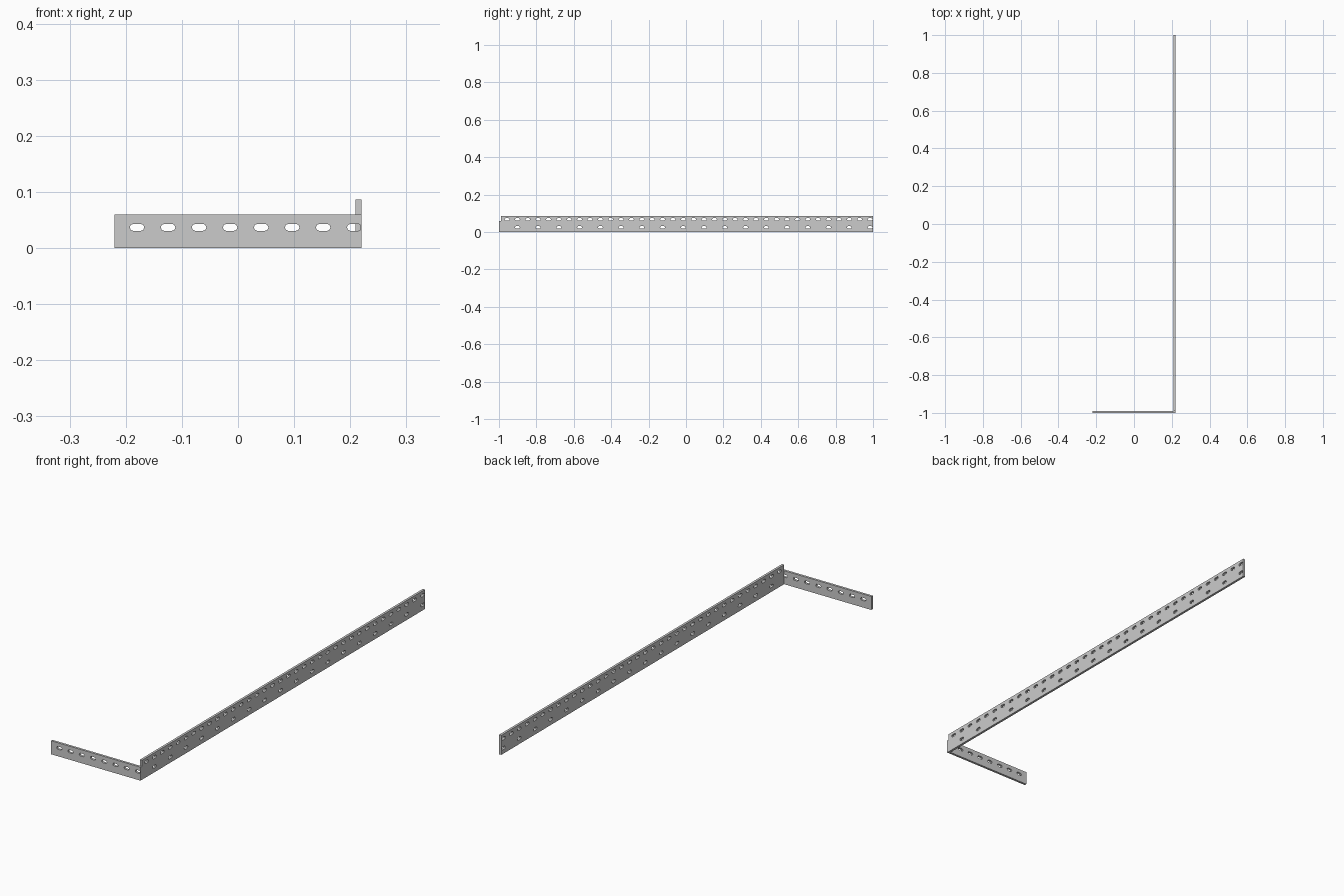
import bpy, math
from mathutils import Euler

if "Cube" in bpy.data.objects:
    bpy.data.objects.remove(bpy.data.objects["Cube"])

T = 0.0105           # plate thickness


def rect(x0, x1, y0, y1):
    return [(x0, y0), (x1, y0), (x1, y1), (x0, y1)]


def slot(cx, cy, w=0.026, h=0.0125, n=5):
    # elongated hole with rounded ends
    r = h / 2
    pts = []
    for side in (0, 1):
        ox = cx + (w / 2 - r) * (1 if side == 0 else -1)
        for i in range(n):
            a = -math.pi / 2 + math.pi * i / (n - 1) + side * math.pi
            pts.append((ox + r * math.cos(a), cy + r * math.sin(a)))
    return pts


def plate(name, outlines, rot, loc):
    # filled 2D outline with holes, extruded to the plate thickness
    cu = bpy.data.curves.new(name + "_profile", 'CURVE')
    cu.dimensions = '2D'
    cu.fill_mode = 'BOTH'
    cu.extrude = T / 2
    for pts in outlines:
        sp = cu.splines.new('POLY')
        sp.points.add(len(pts) - 1)
        for p, (x, y) in zip(sp.points, pts):
            p.co = (x, y, 0, 1)
        sp.use_cyclic_u = True
    tmp = bpy.data.objects.new(name + "_tmp", cu)
    bpy.context.collection.objects.link(tmp)
    dg = bpy.context.evaluated_depsgraph_get()
    me = bpy.data.meshes.new_from_object(tmp.evaluated_get(dg))
    bpy.data.objects.remove(tmp)
    me.transform(Euler(rot).to_matrix().to_4x4())
    for poly in me.polygons:
        poly.use_smooth = False
    ob = bpy.data.objects.new(name, me)
    ob.location = loc
    bpy.context.collection.objects.link(ob)
    return ob


Q = math.pi / 2

# long rail: dense upper row and half-density lower row of slots
rail = [rect(-1 + T, 1, 0, 0.087)]
rail += [slot(-0.957 + i * 0.05546, 0.068) for i in range(36)]
rail += [slot(-0.9015 + i * 0.11092, 0.025) for i in range(18)]
plate("long_rail", rail, (Q, 0, Q), (0.22 - T / 2, 0, 0))

# short end plate: one row of slots
end = [rect(-0.22, 0.22, 0, 0.06)]
end += [slot(-0.18 + i * 0.0553, 0.037) for i in range(8)]
plate("short_end_plate", end, (Q, 0, 0), (0, -1 + T / 2, 0))
